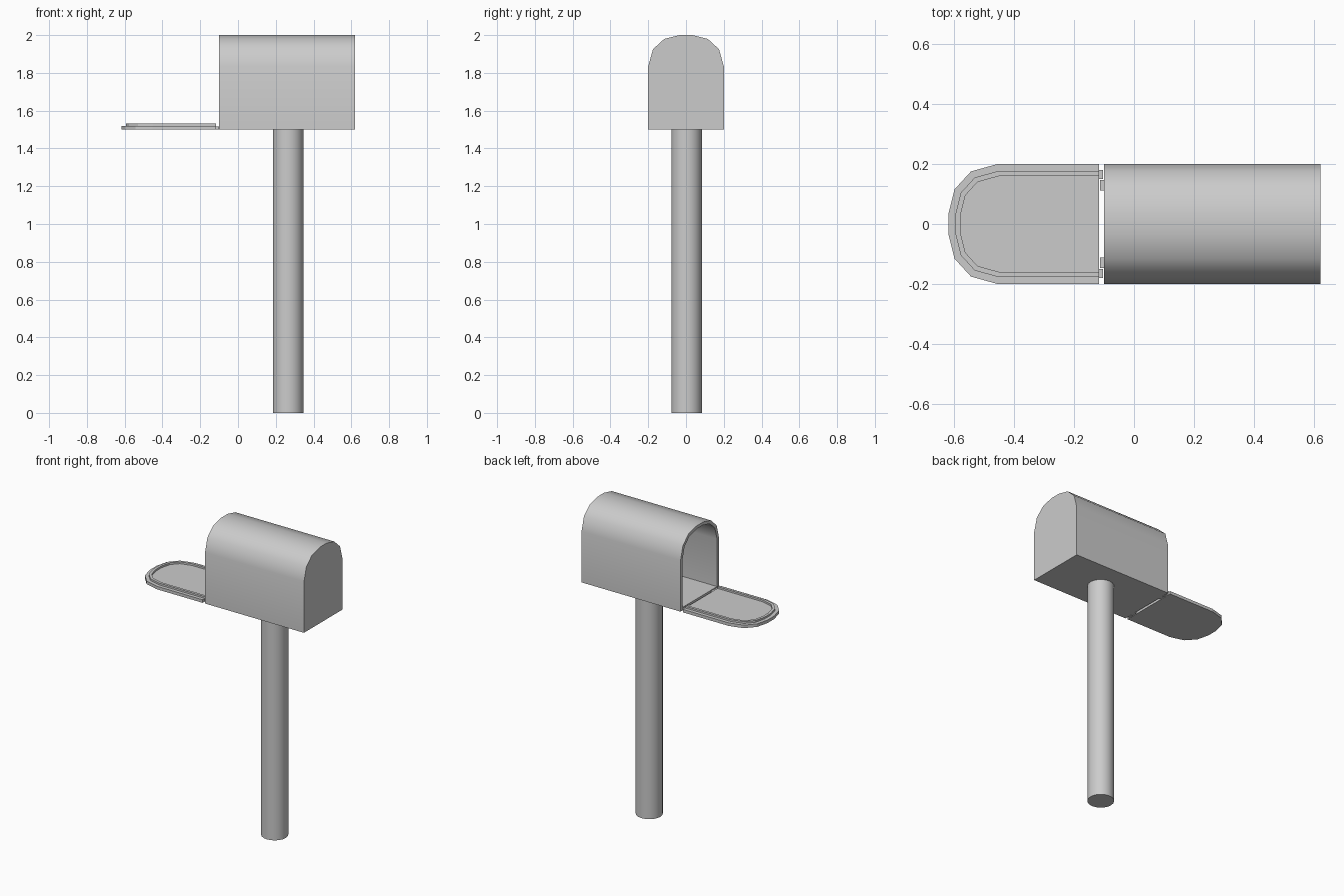
import bpy, bmesh, math
from mathutils import Vector

if "Cube" in bpy.data.objects:
    bpy.data.objects.remove(bpy.data.objects["Cube"])

HALF = [(0.2, 0.0), (0.2, 0.335), (0.175, 0.425), (0.115, 0.48), (0.035, 0.5)]
ARCH = HALF + [(-y, h) for y, h in reversed(HALF)]


def inset(d, floor):
    """Arch outline moved inwards by d, with its base at the given height."""
    pts = [Vector(p) for p in ARCH]
    out = []
    for i in range(1, len(pts) - 1):
        a = (pts[i] - pts[i - 1]).normalized()
        b = (pts[i + 1] - pts[i]).normalized()
        n1, n2 = Vector((-a.y, a.x)), Vector((-b.y, b.x))
        m = n1 + n2
        out.append(pts[i] + m * (d / (1 + n1.dot(n2))))
    start, end = out[0].x, out[-1].x
    return [(start, floor)] + [tuple(p) for p in out] + [(end, floor)]


def finish(name, bm, smooth=True):
    bmesh.ops.recalc_face_normals(bm, faces=bm.faces[:])
    me = bpy.data.meshes.new(name)
    bm.to_mesh(me)
    bm.free()
    ob = bpy.data.objects.new(name, me)
    bpy.context.collection.objects.link(ob)
    if smooth:
        bpy.ops.object.select_all(action='DESELECT')
        ob.select_set(True)
        bpy.context.view_layer.objects.active = ob
        bpy.ops.object.shade_smooth_by_angle(angle=math.radians(40))
    return ob


def bridge(bm, a, b, closed=True):
    n = len(a)
    for i in range(n if closed else n - 1):
        j = (i + 1) % n
        bm.faces.new((a[i], a[j], b[j], b[i]))


# Hollow box, open towards -x
bm = bmesh.new()
ring = lambda prof, x: [bm.verts.new((x, y, 1.5 + h)) for y, h in prof]
inner = inset(0.02, 0.02)
back, front = ring(ARCH, 0.62), ring(ARCH, -0.1)
mouth, inside = ring(inner, -0.1), ring(inner, 0.60)
for a, b in ((back, front), (front, mouth), (mouth, inside)):
    bridge(bm, a, b)
bm.faces.new(back)
bm.faces.new(inside)
finish("mailbox_body", bm)

# Open door lying flat
HINGE_X = -0.117
flat = lambda prof, z: [bm.verts.new((HINGE_X - h, y, z)) for y, h in prof]
bm = bmesh.new()
low, high = flat(ARCH, 1.5), flat(ARCH, 1.52)
bridge(bm, low, high)
bm.faces.new(low)
bm.faces.new(high)
finish("door_panel", bm, False)

# Raised sealing lip on the door
bm = bmesh.new()
outer, inner = inset(0.023, 0.0), inset(0.04, 0.0)
rings = [flat(outer, 1.518), flat(outer, 1.532), flat(inner, 1.532), flat(inner, 1.518)]
for i in range(4):
    bridge(bm, rings[i], rings[(i + 1) % 4], closed=False)
for k in (0, -1):
    bm.faces.new([r[k] for r in rings])
finish("door_lip", bm, False)

# Hinge knuckles and the tabs joining them to door and body
for side, s in (("left", 1), ("right", -1)):
    for part, x, y, w in (("door", -0.110, 0.164, 0.030), ("body", -0.106, 0.129, 0.034)):
        bpy.ops.mesh.primitive_cube_add(size=1, location=(x, s * y, 1.508))
        ob = bpy.context.object
        ob.name = f"hinge_{part}_{side}"
        ob.scale = (0.015, w, 0.014)

# Round post
bpy.ops.mesh.primitive_cylinder_add(vertices=20, radius=0.081, depth=1.502, location=(0.265, 0.003, 0.751))
bpy.context.object.name = "post"
bpy.ops.object.shade_smooth_by_angle(angle=math.radians(40))
